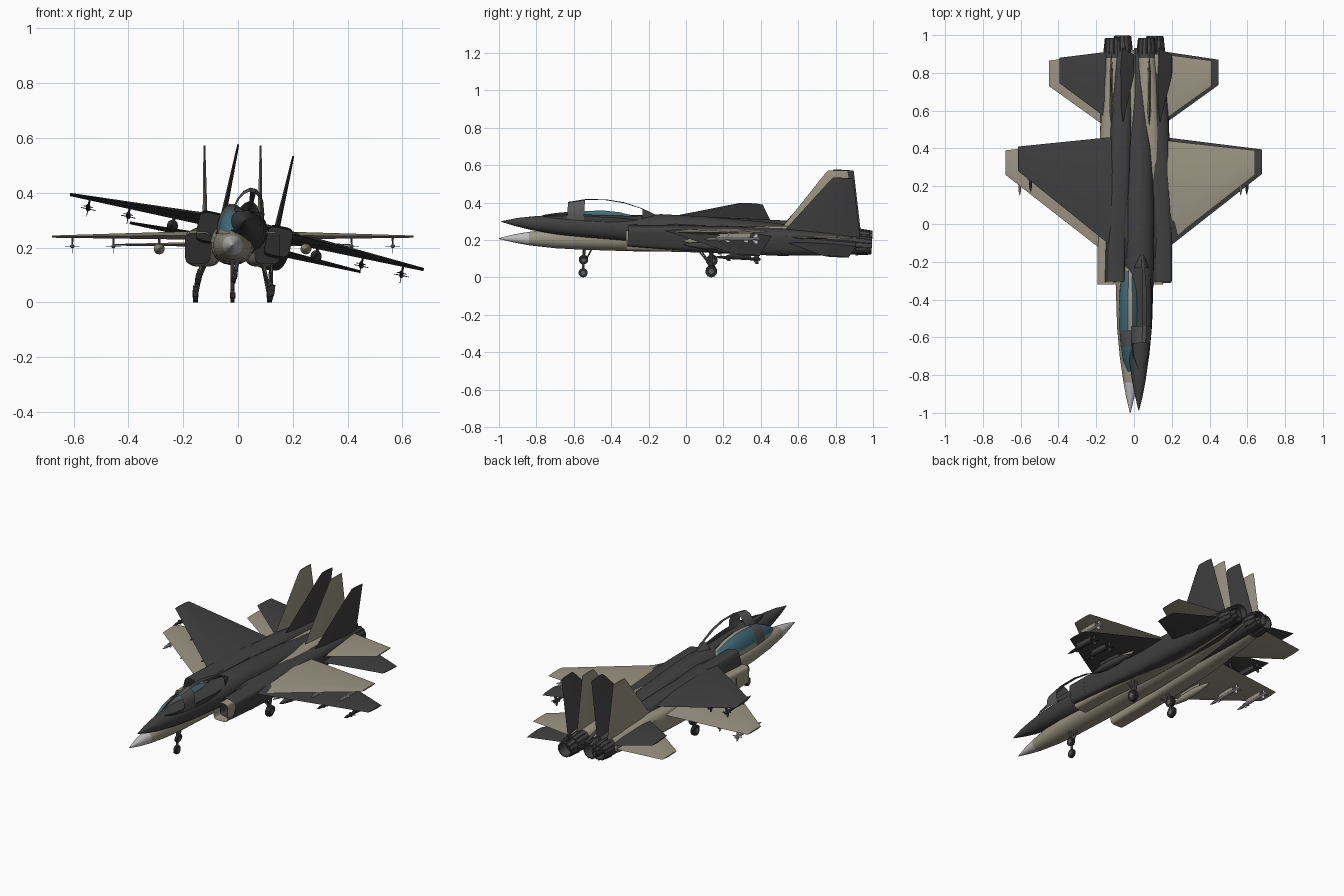
import bpy, bmesh, math
from mathutils import Matrix, Vector

if "Cube" in bpy.data.objects:
    bpy.data.objects.remove(bpy.data.objects["Cube"])


def material(name, r, g, b):
    m = bpy.data.materials.new(name)
    m.diffuse_color = (r, g, b, 1)
    m.use_nodes = True
    m.node_tree.nodes["Principled BSDF"].inputs["Base Color"].default_value = m.diffuse_color
    return m


TAN = material("tan_paint", 0.33, 0.30, 0.225)
CHARCOAL = material("charcoal_paint", 0.052, 0.052, 0.053)
LIGHT = material("light_grey", 0.52, 0.52, 0.53)
GLASS = material("teal_glass", 0.055, 0.16, 0.21)
FRAME = material("frame_grey", 0.1, 0.1, 0.1)
METAL = material("nozzle_metal", 0.06, 0.06, 0.062)
RUBBER = material("rubber_black", 0.025, 0.025, 0.025)
STEEL = material("gear_steel", 0.13, 0.13, 0.125)


def finish(bm, name, mats, place):
    bmesh.ops.recalc_face_normals(bm, faces=bm.faces)
    bm.transform(place)
    me = bpy.data.meshes.new(name)
    bm.to_mesh(me)
    bm.free()
    for m in mats:
        me.materials.append(m)
    ob = bpy.data.objects.new(name, me)
    bpy.context.collection.objects.link(ob)
    return ob


def loft(rings, caps=(True, True)):
    """Skin closed rings of equal point count; returns bmesh."""
    bm = bmesh.new()
    vs = [[bm.verts.new(p) for p in r] for r in rings]
    n = len(vs[0])
    for a, b in zip(vs, vs[1:]):
        for i in range(n):
            bm.faces.new((a[i], a[(i + 1) % n], b[(i + 1) % n], b[i]))
    for ring, cap in ((vs[0], caps[0]), (vs[-1], caps[1])):
        if cap:
            bm.faces.new(ring)
    return bm


def oval(y, cx, w, zb, zt, power=2.0, n=24):
    """Rounded-box section across the y axis."""
    ring = []
    for i in range(n):
        a = math.tau * (i + 0.5) / n
        c, s = math.cos(a), math.sin(a)
        px = math.copysign(abs(c) ** (2 / power), c) * w
        pz = math.copysign(abs(s) ** (2 / power), s) * (zt - zb) / 2
        ring.append((cx + px, y, (zb + zt) / 2 + pz))
    return ring


def tube(name, mats, place, x, z, stations, n=16, caps=(True, True)):
    """Body of revolution along y from (y, radius) stations."""
    rings = [oval(y, x, r, z - r, z + r, 2, n) for y, r in stations]
    return finish(loft(rings, caps), name, mats, place)


def blade(name, mats, place, root, tip):
    """Thin tapered surface; each end = (origin, chord, half-thickness vector)."""
    rings = []
    for origin, chord, thick in (root, tip):
        o, t = Vector(origin), Vector(thick)
        r = [o, o + Vector((0, chord * 0.2, 0)) + t, o + Vector((0, chord * 0.7, 0)) + t,
             o + Vector((0, chord, 0)), o + Vector((0, chord * 0.7, 0)) - t,
             o + Vector((0, chord * 0.2, 0)) - t]
        rings.append(r)
    return finish(loft(rings), name, mats, place)


def rod(name, mats, place, a, b, r):
    a, b = Vector(a), Vector(b)
    bm = bmesh.new()
    bmesh.ops.create_cone(bm, cap_ends=True, segments=10, radius1=r, radius2=r, depth=(b - a).length)
    q = (b - a).to_track_quat('Z', 'Y').to_matrix().to_4x4()
    bm.transform(Matrix.Translation((a + b) / 2) @ q)
    return finish(bm, name, mats, place)


FUSELAGE = [(-1.0, .002, .206, .21), (-.92, .021, .187, .231), (-.84, .036, .172, .244),
            (-.7, .056, .156, .262), (-.55, .07, .148, .27), (-.3, .078, .14, .276),
            (-.15, .08, .138, .295), (.1, .08, .136, .295), (.4, .075, .14, .285),
            (.7, .05, .16, .268), (.92, .025, .19, .235)]
NACELLE = [(-.32, .128, .046, .143, .252, 5), (-.1, .125, .048, .138, .262, 5),
           (.2, .11, .056, .13, .27, 4), (.5, .1, .06, .13, .276, 3),
           (.75, .092, .055, .145, .27, 2.3), (.88, .0875, .05, .156, .257, 2)]
CANOPY = [(-.78, .012, .265), (-.72, .038, .3), (-.65, .05, .335), (-.56, .058, .355),
          (-.45, .06, .361), (-.35, .056, .35), (-.25, .043, .322), (-.17, .02, .288)]
ARC = [0, 14, 34, 56, 79, 101, 124, 146, 166, 180]


def canopy(tag, paint, place, glazed):
    bm = bmesh.new()
    rows = []
    for y, w, zt in CANOPY:
        rows.append([bm.verts.new((w * math.cos(math.radians(a)), y,
                                   .25 + (zt - .25) * math.sin(math.radians(a)))) for a in ARC])
    panes = []
    last = len(ARC) - 2
    for j in range(len(rows) - 1):
        for i in range(last + 1):
            f = bm.faces.new((rows[j][i], rows[j][i + 1], rows[j + 1][i + 1], rows[j + 1][i]))
            if j == 2:
                f.material_index = 2                       # windscreen bow
            elif i in (0, last) or (i == last // 2 and j > 2) or j == len(rows) - 2:
                f.material_index = 0                       # sills, spine, rear fairing
            else:
                f.material_index = 1
                panes.append(f)
    if not glazed:
        bmesh.ops.delete(bm, geom=panes, context='FACES')
    finish(bm, tag + "_canopy", [paint, GLASS, FRAME], place)


def jet(tag, paint, nose, store, place, glazed):
    # fuselage with radome
    bm = loft([oval(y, 0, w, zb, zt, 2.2) for y, w, zb, zt in FUSELAGE])
    for f in bm.faces:
        f.material_index = int(f.calc_center_median().y < -.84)
    finish(bm, tag + "_fuselage", [paint, nose], place)
    canopy(tag, paint, place, glazed)

    for s, side in ((-1, "left"), (1, "right")):
        p = f"{tag}_{side}_"
        # engine nacelle with hollow intake
        bm = loft([oval(y, s * cx, w, zb, zt, k) for y, cx, w, zb, zt, k in NACELLE])
        mouth = min(bm.faces, key=lambda f: f.calc_center_median().y)
        bmesh.ops.inset_region(bm, faces=[mouth], thickness=.006)
        duct = bmesh.ops.extrude_face_region(bm, geom=[mouth])["geom"]
        bmesh.ops.translate(bm, vec=(0, .12, 0), verts=[g for g in duct if isinstance(g, bmesh.types.BMVert)])
        bmesh.ops.delete(bm, geom=[mouth], context='FACES_ONLY')
        for g in duct:
            if isinstance(g, bmesh.types.BMFace):
                g.material_index = 1
        finish(bm, p + "nacelle", [paint, RUBBER], place)

        # nozzle: outer petals then inner wall
        tube(p + "nozzle", [METAL], place, s * .0875, .206,
             [(.86, .049), (.9, .052), (.94, .05), (.985, .043), (.985, .037), (.9, .034)], 18, (False, True))
        for k in range(12):
            a = math.tau * k / 12
            c, d = math.cos(a), math.sin(a)
            rod(p + f"nozzle_rib_{k}", [METAL], place, (s * .0875 + .052 * c, .9, .206 + .052 * d),
                (s * .0875 + .043 * c, .983, .206 + .043 * d), .004)

        # tail boom between nacelle and tailplane
        finish(loft([oval(y, s * .135, w, z0, z1, 4, 12) for y, w, z0, z1 in
                     ((.38, .012, .215, .245), (.5, .023, .195, .25), (.9, .018, .195, .235))]),
               p + "tail_boom", [paint], place)

        # wing, tailplane and fin
        blade(p + "wing", [paint], place, ((s * .07, -.2, .245), .655, (0, 0, .017)),
              ((s * .66, .26, .24), .13, (0, 0, .004)))
        blade(p + "tailplane", [paint], place, ((s * .13, .515, .212), .39, (0, 0, .008)),
              ((s * .43, .73, .21), .135, (0, 0, .003)))
        blade(p + "fin", [paint], place, ((s * .1, .5, .25), .42, (.01, 0, 0)),
              ((s * .1025, .735, .545), .135, (.004, 0, 0)))
        blade(p + "fin_cap", [paint], place, ((s * .1025, .735, .545), .135, (.004, 0, 0)),
              ((s * .1025, .76, .572), .105, (.003, 0, 0)))

        # wing missiles with cross fins and pylons
        for k, (x, y) in enumerate(((.435, .1), (.585, .15))):
            m = p + f"missile_{k}"
            tube(m, [store], place, s * x, .205,
                 [(y, .001), (y + .03, .008), (y + .24, .008), (y + .245, .006)], 10)
            for yy, span in ((y + .05, .018), (y + .2, .027)):
                for a in range(4):
                    t = math.radians(90 * a)
                    c, d = math.cos(t), math.sin(t)
                    th = (-d * .0012, 0, c * .0012)
                    blade(m + "_fin", [store], place, ((s * x, yy, .205), .035, th),
                          ((s * x + c * span, yy + .02, .205 + d * span), .015, th))
            blade(m + "_pylon", [paint], place, ((s * x, y + .07, .238), .13, (.004, 0, 0)),
                  ((s * x, y + .09, .208), .1, (.003, 0, 0)))

        # drop tank with pylon
        tube(p + "drop_tank", [paint], place, s * .268, .195,
             [(-.02, .002), (.02, .012), (.08, .02), (.18, .02), (.25, .012), (.3, .002)], 14)
        blade(p + "tank_pylon", [paint], place, ((s * .268, .04, .24), .18, (.005, 0, 0)),
              ((s * .268, .06, .2), .14, (.005, 0, 0)))

        # main gear
        rod(p + "main_strut", [STEEL], place, (s * .11, .13, .15), (s * .133, .135, .03), .008)
        rod(p + "main_brace", [STEEL], place, (s * .105, .07, .14), (s * .128, .13, .065), .004)
        rod(p + "main_wheel", [RUBBER], place, (s * .126, .135, .031), (s * .145, .135, .031), .031)
        rod(p + "main_hub", [STEEL], place, (s * .124, .135, .031), (s * .147, .135, .031), .014)

    # nose gear
    rod(tag + "_nose_strut", [STEEL], place, (0, -.545, .17), (0, -.55, .026), .007)
    rod(tag + "_nose_brace", [STEEL], place, (0, -.5, .16), (0, -.548, .07), .004)
    rod(tag + "_nose_wheel", [RUBBER], place, (-.008, -.55, .025), (.008, -.55, .025), .025)
    rod(tag + "_nose_hub", [STEEL], place, (-.01, -.55, .025), (.01, -.55, .025), .011)


# level tan aircraft, and a banked charcoal one with nose raised
jet("tan", TAN, LIGHT, LIGHT, Matrix.Translation((-.02, 0, 0)), True)
bank = (Matrix.Translation((.028, .012, .255)) @ Matrix.Rotation(math.radians(-3.2), 4, 'X')
        @ Matrix.Rotation(math.radians(12), 4, 'Y') @ Matrix.Translation((0, 0, -.22)))
jet("charcoal", CHARCOAL, CHARCOAL, CHARCOAL, bank, False)

# smooth rounded surfaces, keep hard edges
bpy.ops.object.select_all(action='SELECT')
bpy.context.view_layer.objects.active = bpy.context.selected_objects[0]
bpy.ops.object.shade_smooth_by_angle(angle=math.radians(32))
